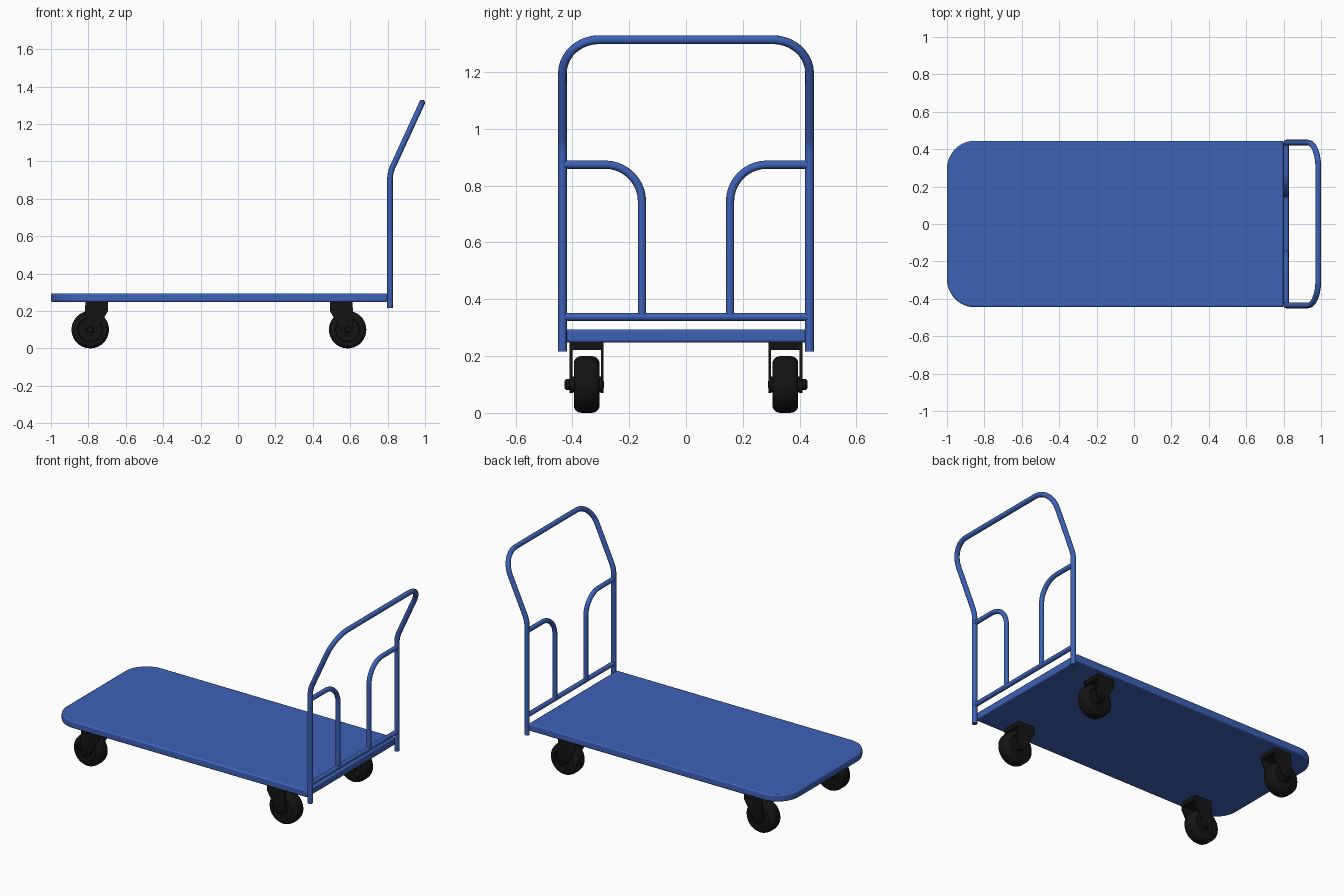
import bpy, bmesh, math
from mathutils import Vector, Matrix

cube = bpy.data.objects.get("Cube")
if cube:
    bpy.data.objects.remove(cube, do_unlink=True)


def material(name, color):
    m = bpy.data.materials.new(name)
    m.use_nodes = True
    m.diffuse_color = (*color, 1)
    m.node_tree.nodes["Principled BSDF"].inputs["Base Color"].default_value = (*color, 1)
    return m


BLUE = material("blue paint", (0.048, 0.12, 0.47))
BLACK = material("black rubber", (0.007, 0.007, 0.007))


def activate(obj):
    bpy.ops.object.select_all(action='DESELECT')
    obj.select_set(True)
    bpy.context.view_layer.objects.active = obj


def finish(name, bm, mat):
    bmesh.ops.recalc_face_normals(bm, faces=bm.faces)
    mesh = bpy.data.meshes.new(name)
    bm.to_mesh(mesh)
    bm.free()
    mesh.materials.append(mat)
    obj = bpy.data.objects.new(name, mesh)
    bpy.context.collection.objects.link(obj)
    activate(obj)
    bpy.ops.object.shade_smooth_by_angle(angle=math.radians(35))
    return obj


def fillet(points, radii, steps=10):
    """Round each inner corner of an open path with a circular arc."""
    pts = [Vector(p) for p in points]
    out = [pts[0]]
    for before, corner, after, r in zip(pts, pts[1:], pts[2:], radii):
        a, b = (before - corner).normalized(), (after - corner).normalized()
        half = a.angle(b) / 2
        center = corner + (a + b).normalized() * r / math.sin(half)
        start = corner + a * r / math.tan(half) - center
        end = corner + b * r / math.tan(half) - center
        sweep = start.angle(end)
        for i in range(steps + 1):
            t = i / steps
            out.append(center + (start * math.sin((1 - t) * sweep)
                                 + end * math.sin(t * sweep)) / math.sin(sweep))
    out.append(pts[-1])
    return out


def tube(name, path, radius):
    curve = bpy.data.curves.new(name, 'CURVE')
    curve.dimensions = '3D'
    curve.bevel_depth = radius
    curve.bevel_resolution = 4
    curve.use_fill_caps = True
    spline = curve.splines.new('POLY')
    spline.points.add(len(path) - 1)
    for point, co in zip(spline.points, path):
        point.co = (*co, 1)
    curve.materials.append(BLUE)
    obj = bpy.data.objects.new(name, curve)
    bpy.context.collection.objects.link(obj)
    activate(obj)
    bpy.ops.object.convert(target='MESH')
    bpy.ops.object.shade_smooth_by_angle(angle=math.radians(35))


def prism(bm, outline, offset):
    """Extrude a planar outline along an offset."""
    face = bm.faces.new([bm.verts.new(p) for p in outline])
    moved = bmesh.ops.extrude_face_region(bm, geom=[face], use_keep_orig=True)["geom"]
    verts = [v for v in moved if isinstance(v, bmesh.types.BMVert)]
    bmesh.ops.translate(bm, verts=verts, vec=offset)


def lathe(bm, profile, center, steps=40):
    """Turn a (radius, y) profile around a y axis through center."""
    verts = [bm.verts.new(Vector(center) + Vector((r, y, 0))) for r, y in profile]
    edges = [bm.edges.new(pair) for pair in zip(verts, verts[1:])]
    bmesh.ops.spin(bm, geom=verts + edges, cent=center, axis=(0, 1, 0),
                   angle=math.tau, steps=steps, use_merge=True)
    bmesh.ops.remove_doubles(bm, verts=bm.verts, dist=0.0002)


# Deck: flat platform with rounded far corners and softened edges
W, BOTTOM, TOP = 0.445, 0.248, 0.294
bm = bmesh.new()
prism(bm, fillet([(0.798, -W, BOTTOM), (-1, -W, BOTTOM), (-1, W, BOTTOM), (0.798, W, BOTTOM)],
                 [0.15, 0.15], 12), (0, 0, TOP - BOTTOM))
deck = finish("deck", bm, BLUE)
bevel = deck.modifiers.new("soft edge", 'BEVEL')
bevel.width = 0.008
bevel.segments = 2
bevel.limit_method = 'ANGLE'
bevel.angle_limit = math.radians(50)

# Push handle: one bent tube, upright then leaning outwards
X, Y, R = 0.813, 0.435, 0.0155
tube("push_handle", fillet(
    [(X, -Y, 0.217), (X, -Y, 0.94), (0.985, -Y, 1.314),
     (0.985, Y, 1.314), (X, Y, 0.94), (X, Y, 0.217)],
    [0.16, 0.13, 0.13, 0.16]), R)

# Lower rail and the two bent inner braces
tube("lower_rail", [Vector((X, -Y, 0.338)), Vector((X, Y, 0.338))], 0.0145)
for side, label in ((-1, "front"), (1, "back")):
    tube(label + "_brace", fillet(
        [(X, side * Y, 0.874), (X, side * 0.155, 0.874), (X, side * 0.155, 0.338)],
        [0.13]), 0.0145)

# Casters: mount, fork, wheel and axle at each corner
FORK = [(-0.095, 0.25), (0.025, 0.25), (0.03, 0.19), (0.03, 0.09),
        (0.015, 0.07), (-0.015, 0.07), (-0.03, 0.09), (-0.095, 0.2)]
HALF_WHEEL = [(0, 0.05), (0.028, 0.05), (0.03, 0.03), (0.062, 0.03), (0.066, 0.044),
              (0.08, 0.045), (0.09, 0.04), (0.097, 0.031), (0.1, 0.018)]
WHEEL = HALF_WHEEL + [(r, -y) for r, y in reversed(HALF_WHEEL)]

for sx, cx, xname in ((1, 0.586, "left"), (-1, -0.79, "right")):
    for sy, yname in ((-1, "front"), (1, "back")):
        prefix = f"{yname}_{xname}_"
        cy = sy * 0.35
        hub = (cx, cy, 0.1)

        bm = bmesh.new()
        for y in (-0.06, 0.05):
            prism(bm, [(cx + sx * x, cy + y, z) for x, z in FORK], (0, 0.01, 0))
        mount = Matrix.Translation((cx - sx * 0.035, cy, 0.235)) @ Matrix.Diagonal((0.12, 0.12, 0.028, 1))
        bmesh.ops.create_cube(bm, size=1, matrix=mount)
        finish(prefix + "fork", bm, BLACK)

        bm = bmesh.new()
        lathe(bm, WHEEL, hub)
        finish(prefix + "wheel", bm, BLACK)

        bm = bmesh.new()
        lathe(bm, [(0, -sy * 0.062), (0.012, -sy * 0.062), (0.012, sy * 0.06), (0.02, sy * 0.06),
                   (0.02, sy * 0.07), (0.014, sy * 0.078), (0, sy * 0.078)], hub, 12)
        finish(prefix + "axle", bm, BLACK)
